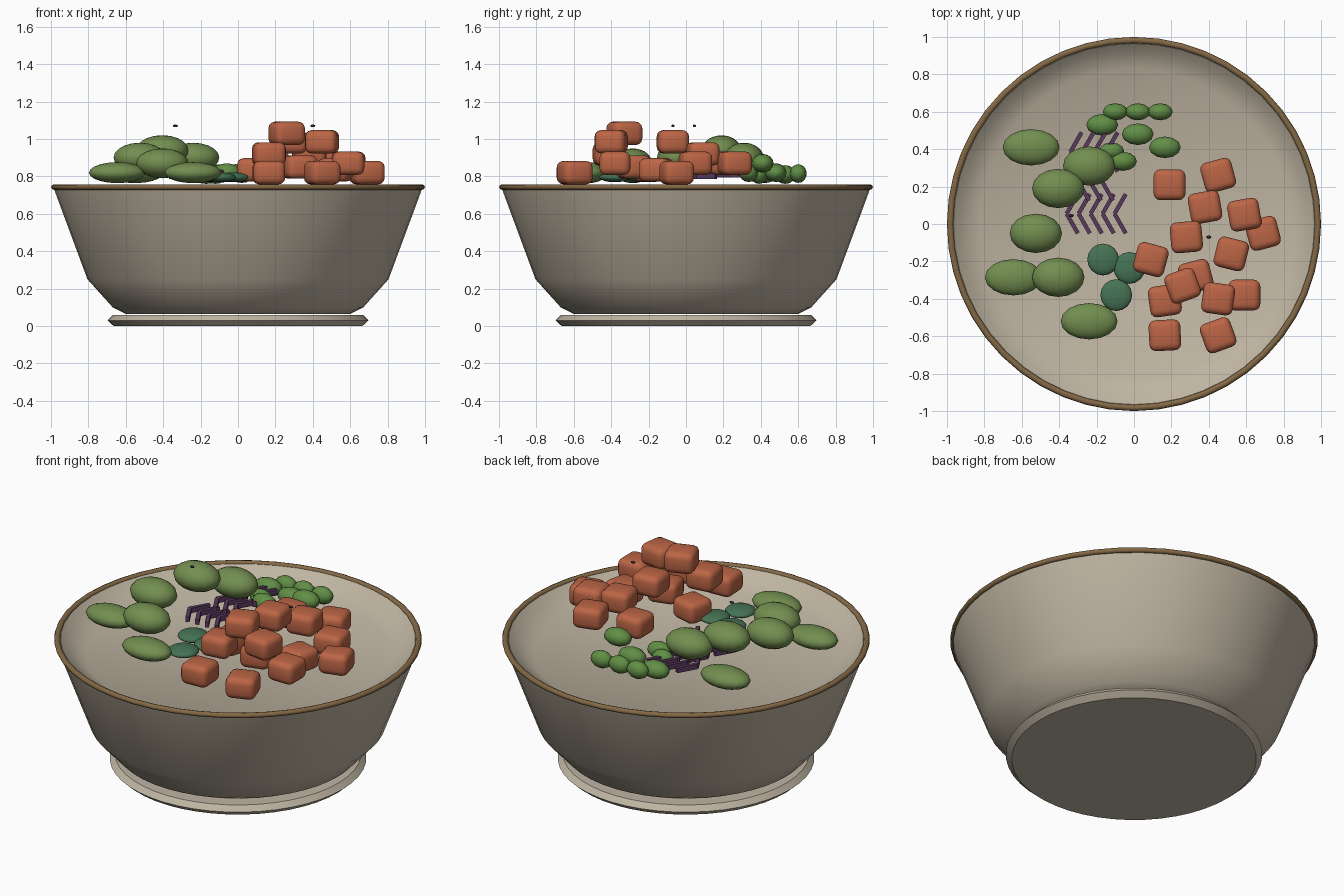
import bpy, bmesh, math
from mathutils import Matrix, Vector

if "Cube" in bpy.data.objects:
    bpy.data.objects.remove(bpy.data.objects["Cube"])

def material(name, rgb):
    m = bpy.data.materials.new(name)
    m.diffuse_color = (*rgb, 1)
    m.use_nodes = True
    m.node_tree.nodes["Principled BSDF"].inputs["Base Color"].default_value = m.diffuse_color
    return m

CERAMIC = material("ceramic", (0.52, 0.46, 0.36))
GLAZE = material("rim_glaze", (0.23, 0.14, 0.06))
SALMON = material("salmon", (0.50, 0.13, 0.06))
AVOCADO = material("avocado", (0.17, 0.27, 0.08))
BEAN = material("bean", (0.12, 0.27, 0.06))
CUCUMBER = material("cucumber", (0.06, 0.17, 0.09))
CABBAGE = material("cabbage", (0.10, 0.04, 0.11))
SEED = material("seed", (0.02, 0.02, 0.02))

def finish(name, bm, mat, angle=40):
    bmesh.ops.recalc_face_normals(bm, faces=bm.faces)
    me = bpy.data.meshes.new(name)
    bm.to_mesh(me)
    bm.free()
    ob = bpy.data.objects.new(name, me)
    bpy.context.collection.objects.link(ob)
    me.materials.append(mat)
    bpy.ops.object.select_all(action='DESELECT')
    ob.select_set(True)
    bpy.context.view_layer.objects.active = ob
    bpy.ops.object.shade_smooth_by_angle(angle=math.radians(angle))
    return ob

def lathe(name, profile, mat, steps=48, closed=False, angle=40):
    bm = bmesh.new()
    vs = [bm.verts.new((r, 0, z)) for r, z in profile]
    es = [bm.edges.new(p) for p in zip(vs, vs[1:])]
    if closed:
        es.append(bm.edges.new((vs[-1], vs[0])))
    bmesh.ops.spin(bm, geom=vs + es, cent=(0, 0, 0), axis=(0, 0, 1),
                   angle=math.tau, steps=steps)
    bmesh.ops.remove_doubles(bm, verts=bm.verts, dist=1e-4)
    return finish(name, bm, mat, angle)

def ellipsoid(name, loc, half, mat, u=16, v=10):
    bm = bmesh.new()
    bmesh.ops.create_uvsphere(bm, u_segments=u, v_segments=v, radius=1)
    bmesh.ops.transform(bm, verts=bm.verts,
                        matrix=Matrix.Translation(loc) @ Matrix.Diagonal((*half, 1)))
    return finish(name, bm, mat, 60)

def cube(name, loc, size, turn, mat, bevel=0.0):
    bm = bmesh.new()
    bmesh.ops.create_cube(bm, size=1)
    bmesh.ops.scale(bm, vec=size, verts=bm.verts)
    if bevel:
        bmesh.ops.bevel(bm, geom=bm.edges[:], offset=bevel, segments=3,
                        profile=0.5, affect='EDGES')
    bmesh.ops.transform(bm, verts=bm.verts,
                        matrix=Matrix.Translation(loc) @ Matrix.Rotation(turn, 4, 'Z'))
    return finish(name, bm, mat)

# Bowl: outer wall, lip, inner wall and shallow floor
lathe("bowl", [(0, 0.065), (0.60, 0.065), (0.67, 0.10), (0.805, 0.25), (0.985, 0.735),
               (0.965, 0.745), (0.925, 0.71), (0.83, 0.655), (0, 0.655)], CERAMIC)
# Foot and glazed rim
lathe("foot", [(0, 0), (0.665, 0), (0.698, 0.03), (0.67, 0.06), (0, 0.06)], CERAMIC)
ring = [(0.983 + 0.017 * math.cos(a * math.tau / 8), 0.743 + 0.015 * math.sin(a * math.tau / 8))
        for a in range(8)]
lathe("rim", ring, GLAZE, closed=True, angle=60)

# Salmon cubes: x, y, z, turn in degrees
for i, (x, y, z, t) in enumerate([
        (0.19, 0.21, 0.87, 0), (0.45, 0.26, 0.87, 15), (0.38, 0.09, 0.92, 10),
        (0.59, 0.05, 0.87, 10), (0.69, -0.05, 0.82, 15), (0.28, -0.07, 0.985, 5),
        (0.52, -0.16, 0.835, -14), (0.09, -0.19, 0.835, -15), (0.33, -0.28, 0.85, 15),
        (0.26, -0.33, 1.03, 20), (0.165, -0.41, 0.92, 8), (0.45, -0.40, 0.985, -8),
        (0.59, -0.38, 0.87, 0), (0.165, -0.595, 0.82, 3), (0.45, -0.595, 0.82, 20)]):
    cube(f"salmon_cube_{i + 1}", (x, y, z), (0.17, 0.165, 0.125), math.radians(t), SALMON, 0.035)

# Avocado slices: thin ones low, plump ones on top
for i, (x, y, z, thick) in enumerate([
        (-0.55, 0.41, 0.82, 0), (-0.24, 0.31, 0.90, 1), (-0.405, 0.19, 0.94, 1),
        (-0.525, -0.05, 0.90, 1), (-0.645, -0.285, 0.82, 0), (-0.405, -0.285, 0.87, 1),
        (-0.24, -0.52, 0.82, 0)]):
    half = (0.14, 0.105, 0.08) if thick else (0.152, 0.097, 0.056)
    ellipsoid(f"avocado_{i + 1}", (x, y, z), half, AVOCADO)

# Beans
for i, (x, y, z, r) in enumerate([
        (-0.10, 0.60, 0.815, 0.067), (0.02, 0.60, 0.815, 0.067), (0.14, 0.60, 0.815, 0.067),
        (-0.17, 0.53, 0.81, 0.085), (0.02, 0.48, 0.82, 0.085), (0.165, 0.41, 0.87, 0.085),
        (-0.06, 0.335, 0.82, 0.075), (-0.12, 0.39, 0.81, 0.067)]):
    ellipsoid(f"bean_{i + 1}", (x, y, z), (r, r * 0.68, 0.05), BEAN, 12, 8)

# Cucumber slices
for i, (x, y) in enumerate([(-0.165, -0.19), (-0.025, -0.235), (-0.095, -0.38)]):
    ellipsoid(f"cucumber_{i + 1}", (x, y, 0.795), (0.085, 0.085, 0.026), CUCUMBER)

# Cabbage strands: rows of small chevrons
for row, (count, x0, y0, z) in enumerate([(5, -0.36, 0.055, 0.80), (3, -0.30, 0.23, 0.81),
                                          (4, -0.34, 0.385, 0.82)]):
    for k in range(count):
        for side in (-1, 1):
            a = Vector((x0 + k * 0.064, y0, z))
            b = a + Vector((0.06, side * 0.105, 0))
            d = b - a
            cube(f"cabbage_{row + 1}_{k + 1}_{'front' if side < 0 else 'back'}", (a + b) / 2,
                 (d.length, 0.022, 0.03), math.atan2(d.y, d.x), CABBAGE)

# Two loose seeds
for i, (x, y) in enumerate([(0.40, -0.07), (-0.335, 0.045)]):
    ellipsoid(f"seed_{i + 1}", (x, y, 1.07), (0.014, 0.009, 0.007), SEED, 8, 6)
